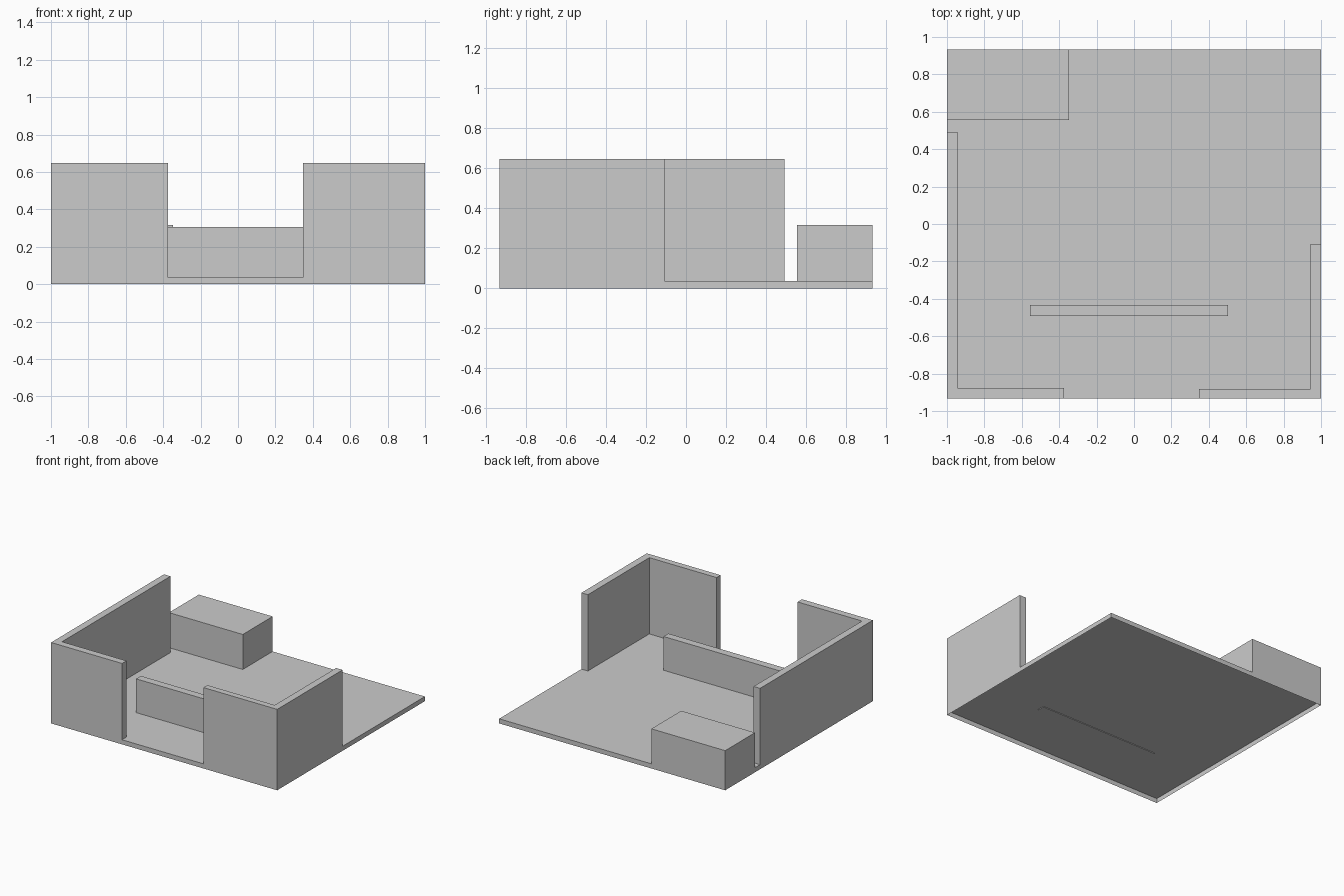
import bpy
import bmesh

if "Cube" in bpy.data.objects:
    bpy.data.objects.remove(bpy.data.objects["Cube"])

X, Y = 1.0, 0.933      # half size of the floor
FLOOR, TOP = 0.037, 0.647


def prism(name, outline, z0, z1, open_bottom=False):
    """Extrude a counter-clockwise xy outline from z0 to z1."""
    bm = bmesh.new()
    base = bm.faces.new([bm.verts.new((x, y, z0)) for x, y in outline])
    ext = bmesh.ops.extrude_face_region(bm, geom=[base], use_keep_orig=True)
    for v in ext["geom"]:
        if isinstance(v, bmesh.types.BMVert):
            v.co.z = z1
    bmesh.ops.recalc_face_normals(bm, faces=bm.faces)
    if open_bottom:
        low = [f for f in bm.faces if all(abs(v.co.z - z0) < 1e-6 for v in f.verts)]
        bmesh.ops.delete(bm, geom=low, context='FACES_ONLY')
    mesh = bpy.data.meshes.new(name)
    bm.to_mesh(mesh)
    bm.free()
    obj = bpy.data.objects.new(name, mesh)
    bpy.context.collection.objects.link(obj)
    return obj


def rect(x0, x1, y0, y1):
    return [(x0, y0), (x1, y0), (x1, y1), (x0, y1)]


# Floor: thin slab, hollow underneath
prism("floor_slab", rect(-X, X, -Y, Y), 0, FLOOR, open_bottom=True)

# L-shaped corner walls either side of the front opening
prism("left_corner_wall",
      [(-X, -Y), (-0.373, -Y), (-0.373, -0.877), (-0.943, -0.877),
       (-0.943, 0.493), (-X, 0.493)], FLOOR, TOP)
prism("right_corner_wall",
      [(0.347, -Y), (X, -Y), (X, -0.107), (0.943, -0.107),
       (0.943, -0.883), (0.347, -0.883)], FLOOR, TOP)

# Low barrier behind the opening
prism("low_barrier", rect(-0.557, 0.502, -0.493, -0.432), 0.032, 0.307)

# Solid block in the back left corner
prism("corner_block", rect(-X, -0.347, 0.556, Y), FLOOR, 0.317)
